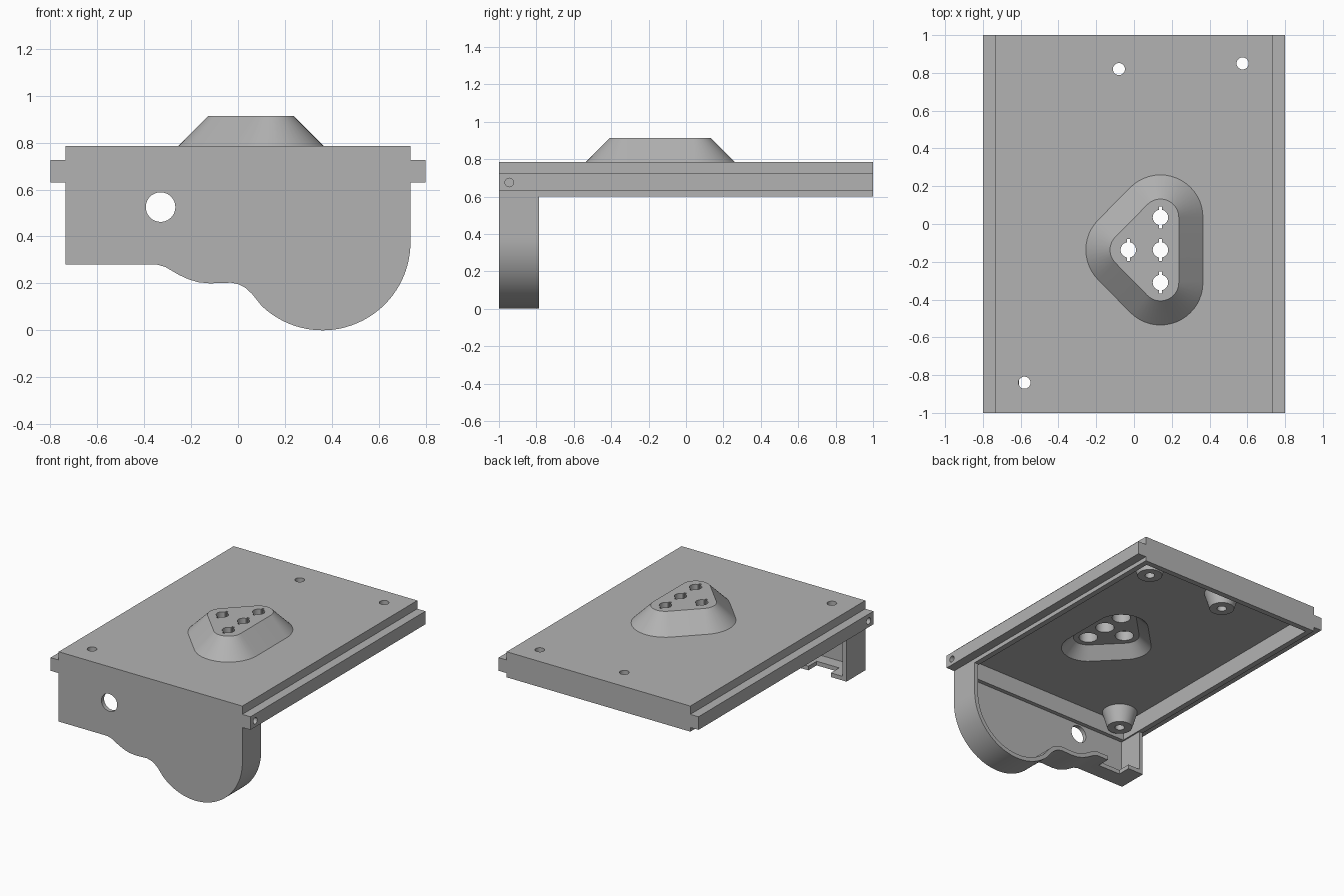
import bpy, bmesh
from math import cos, sin, pi, radians
from mathutils import Vector

if "Cube" in bpy.data.objects:
    bpy.data.objects.remove(bpy.data.objects["Cube"])

grey = bpy.data.materials.new("plain_grey")
grey.use_nodes = True
grey.diffuse_color = (0.45, 0.45, 0.45, 1)
grey.node_tree.nodes["Principled BSDF"].inputs["Base Color"].default_value = grey.diffuse_color


def loft(name, lower, upper):
    """Closed solid between two matching loops of 3D points."""
    bm = bmesh.new()
    a = [bm.verts.new(p) for p in lower]
    b = [bm.verts.new(p) for p in upper]
    bm.faces.new(a)
    bm.faces.new(b)
    for i in range(len(a)):
        j = (i + 1) % len(a)
        bm.faces.new((a[i], a[j], b[j], b[i]))
    bmesh.ops.recalc_face_normals(bm, faces=bm.faces)
    mesh = bpy.data.meshes.new(name)
    bm.to_mesh(mesh)
    bm.free()
    mesh.materials.append(grey)
    ob = bpy.data.objects.new(name, mesh)
    bpy.context.collection.objects.link(ob)
    return ob


def along_y(name, loop, y0, y1):
    return loft(name, [(x, y0, z) for x, z in loop], [(x, y1, z) for x, z in loop])


def along_z(name, low, z0, z1, high=None):
    return loft(name, [(x, y, z0) for x, y in low], [(x, y, z1) for x, y in high or low])


def box(name, x0, x1, y0, y1, z0, z1):
    return along_z(name, [(x0, y0), (x1, y0), (x1, y1), (x0, y1)], z0, z1)


def arc(cx, cy, r, start, end, n):
    return [(cx + r * cos(radians(start + (end - start) * i / n)),
             cy + r * sin(radians(start + (end - start) * i / n))) for i in range(n + 1)]


def circle(cx, cy, r, n=32):
    return arc(cx, cy, r, 0, 360, n)[:-1]


def inset(loop, t):
    """Mitred inward offset of a counter-clockwise loop."""
    out = []
    pts = [Vector(p) for p in loop]
    for i, p in enumerate(pts):
        d1 = (p - pts[i - 1]).normalized()
        d2 = (pts[(i + 1) % len(pts)] - p).normalized()
        n1, n2 = Vector((-d1.y, d1.x)), Vector((-d2.y, d2.x))
        out.append(tuple(p + (n1 + n2) * (t / (1 + n1.dot(n2)))))
    return out


def combine(ob, other, op):
    mod = ob.modifiers.new("join", 'BOOLEAN')
    mod.object, mod.operation, mod.solver = other, op, 'EXACT'
    bpy.context.view_layer.objects.active = ob
    bpy.ops.object.modifier_apply(modifier=mod.name)
    bpy.data.objects.remove(other)


# Deck slab with a rail along each long side
half = [(0.735, 0.6), (0.735, 0.63), (0.8, 0.63), (0.8, 0.725), (0.735, 0.725), (0.735, 0.785)]
deck = along_y("mounting_deck", half + [(-x, z) for x, z in reversed(half)], -1, 1)

# Front skirt with a round lobe
skirt = [(-0.735, 0.63), (-0.735, 0.28), (-0.345, 0.28), (-0.31, 0.27), (-0.25, 0.235),
         (-0.21, 0.217), (-0.17, 0.205), (-0.12, 0.2), (-0.03, 0.203), (0, 0.197),
         (0.03, 0.182), (0.06, 0.155)]
skirt += arc(0.36, 0.375, 0.375, 226, 360, 36) + [(0.735, 0.63)]
combine(deck, along_y("front_skirt", skirt, -1, -0.785), 'UNION')
combine(deck, along_y("skirt_hollow", inset(skirt, 0.03), -0.97, -0.7), 'DIFFERENCE')
combine(deck, box("deck_hollow", -0.695, 0.695, -0.94, 0.96, 0.55, 0.725), 'DIFFERENCE')
combine(deck, along_y("skirt_hole", circle(-0.33, 0.525, 0.063, 40), -1.1, -0.9), 'DIFFERENCE')
combine(deck, box("skirt_notch", -0.61, -0.43, -0.88, -0.7, 0.2, 0.33), 'DIFFERENCE')

# Tapered screw bosses under the deck
screws = [(-0.08, 0.82), (0.575, 0.85), (-0.58, -0.84)]
for x, y in screws:
    combine(deck, along_z("boss", circle(x, y, 0.083), 0.61, 0.74, circle(x, y, 0.122)), 'UNION')
for x, y in screws:
    combine(deck, along_z("screw_hole", circle(x, y, 0.032), 0.5, 0.9), 'DIFFERENCE')


# Rounded triangular raised housing, hollow underneath
def triangle(r):
    return (arc(0.14, -0.31, r, -135, 0, 18) + arc(0.14, 0.035, r, 0, 135, 18)
            + arc(-0.03, -0.137, r, 135, 225, 12))


combine(deck, along_z("housing", triangle(0.235), 0.775, 0.913, triangle(0.097)), 'UNION')
combine(deck, along_z("housing_hollow", triangle(0.185), 0.72, 0.805, triangle(0.1)), 'DIFFERENCE')

# Four slotted sockets
for x, y in [(0.14, 0.035), (0.14, -0.137), (0.14, -0.31), (-0.03, -0.137)]:
    combine(deck, along_z("counterbore", circle(x, y, 0.062), 0.7, 0.875), 'DIFFERENCE')
    combine(deck, along_z("socket", circle(x, y, 0.041), 0.7, 1), 'DIFFERENCE')
    combine(deck, box("slot", x - 0.008, x + 0.008, y - 0.058, y + 0.058, 0.7, 1), 'DIFFERENCE')

# Pin holes in the rail sides
for s in (-1, 1):
    ring = circle(-0.945, 0.675, 0.023, 20)
    combine(deck, loft("pin_hole", [(s * 0.71, y, z) for y, z in ring],
                       [(s * 0.9, y, z) for y, z in ring]), 'DIFFERENCE')

bpy.ops.object.select_all(action='DESELECT')
deck.select_set(True)
bpy.context.view_layer.objects.active = deck
bpy.ops.object.shade_smooth_by_angle(angle=radians(25))
